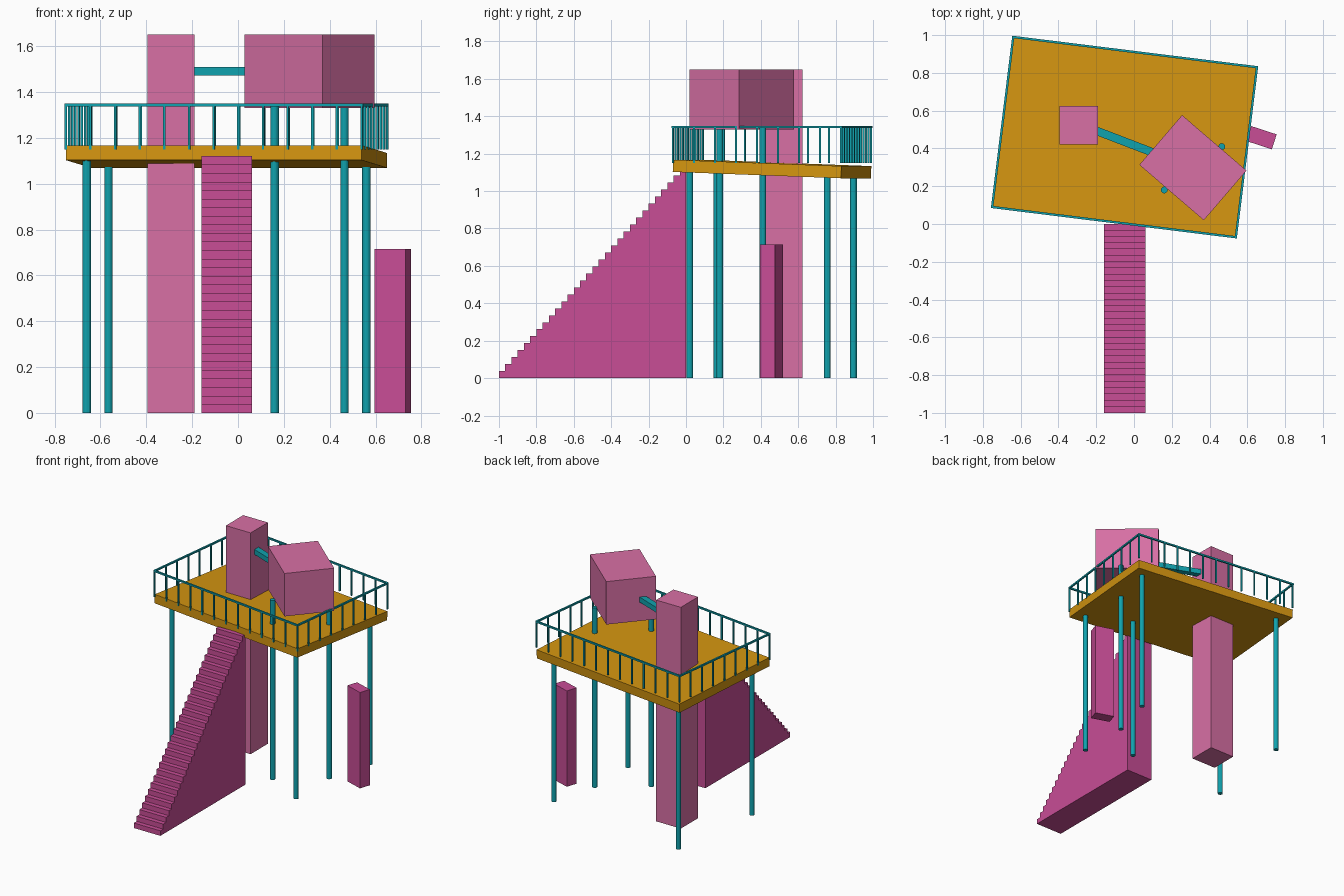
import bpy
import bmesh
from math import radians, atan2
from mathutils import Matrix, Vector

old = bpy.data.objects.get("Cube")
if old:
    bpy.data.objects.remove(old, do_unlink=True)


def material(name, *rgb):
    lin = [((c / 255 + 0.055) / 1.055) ** 2.4 for c in rgb] + [1.0]
    m = bpy.data.materials.new(name)
    m.use_nodes = True
    m.diffuse_color = lin
    m.node_tree.nodes["Principled BSDF"].inputs["Base Color"].default_value = lin
    return m


PINK = material("pink", 216, 112, 165)
MAGENTA = material("magenta", 200, 77, 150)
GOLD = material("gold", 212, 149, 16)
TEAL = material("teal", 16, 162, 174)


def finish(name, bm, mat):
    bmesh.ops.recalc_face_normals(bm, faces=bm.faces)
    mesh = bpy.data.meshes.new(name)
    bm.to_mesh(mesh)
    bm.free()
    mesh.materials.append(mat)
    obj = bpy.data.objects.new(name, mesh)
    bpy.context.collection.objects.link(obj)
    return obj


def add_box(bm, size, center, turn=0.0, pitch=0.0):
    m = (Matrix.Translation(center) @ Matrix.Rotation(turn, 4, "Z")
         @ Matrix.Rotation(pitch, 4, "X") @ Matrix.Diagonal((*size, 1)))
    bmesh.ops.create_cube(bm, size=1, matrix=m)


def box(name, mat, size, center, turn=0.0, pitch=0.0):
    bm = bmesh.new()
    add_box(bm, size, center, turn, pitch)
    return finish(name, bm, mat)


def post(name, x, y, height, radius=0.018):
    bm = bmesh.new()
    bmesh.ops.create_cone(bm, cap_ends=True, segments=12, radius1=radius, radius2=radius,
                          depth=height, matrix=Matrix.Translation((x, y, height / 2)))
    return finish(name, bm, TEAL)


# Deck, slightly lower at the back
TURN = radians(-7.07)
CENTER = Vector((-0.05, 0.46, 0))
WIDTH, DEPTH = 1.30, 0.907
box("deck", GOLD, (WIDTH, DEPTH, 0.065), CENTER + Vector((0, 0, 1.118)), TURN, radians(-2.15))

# Supporting legs and the taller posts under the cabin
for name, x, y, h in (("front_right_leg", -0.66, 0.165, 1.12), ("front_left_leg", 0.465, 0.02, 1.12),
                      ("back_right_leg", -0.565, 0.895, 1.10), ("back_left_leg", 0.56, 0.755, 1.10),
                      ("cabin_front_post", 0.16, 0.18, 1.34), ("cabin_back_post", 0.465, 0.41, 1.34)):
    post(name, x, y, h)

# Railing around the deck edge: level top rail and evenly spaced balusters
spin = Matrix.Rotation(TURN, 3, "Z")
corners = [CENTER + spin @ Vector((sx * WIDTH / 2, sy * DEPTH / 2, 0))
           for sx, sy in ((-1, -1), (1, -1), (1, 1), (-1, 1))]
rails, balusters = bmesh.new(), bmesh.new()
for i, count in enumerate((12, 8, 12, 8)):
    a, b = corners[i], corners[(i + 1) % 4]
    run = b - a
    mid = (a + b) / 2
    add_box(rails, (run.length + 0.012, 0.012, 0.012), (mid.x, mid.y, 1.343), atan2(run.y, run.x))
    for k in range(count):
        p = a + run * (k / count)
        add_box(balusters, (0.01, 0.01, 0.19), (p.x, p.y, 1.245), TURN)
finish("top_rail", rails, TEAL)
finish("balusters", balusters, TEAL)

# Solid staircase from a stepped side profile
STEPS, RISE, RUN = 30, 1.12 / 30, 1 / 30
profile = [(-1, 0)]
for i in range(STEPS):
    y = -1 + i * RUN
    profile += [(y, (i + 1) * RISE), (y + RUN, (i + 1) * RISE)]
profile.append((0, 0))
bm = bmesh.new()
side = bm.faces.new([bm.verts.new((-0.16, y, z)) for y, z in profile])
grown = bmesh.ops.extrude_face_region(bm, geom=[side], use_keep_orig=True)
bmesh.ops.translate(bm, vec=(0.22, 0, 0),
                    verts=[v for v in grown["geom"] if isinstance(v, bmesh.types.BMVert)])
finish("staircase", bm, MAGENTA)

# Tower, raised cabin, connecting beam and free-standing pillar
box("tower", PINK, (0.204, 0.204, 1.65), (-0.292, 0.522, 0.825))
box("cabin", PINK, (0.45, 0.347, 0.32), (0.312, 0.298, 1.49), radians(-40.7))
box("connecting_beam", TEAL, (0.36, 0.044, 0.038), (-0.06, 0.44, 1.49), radians(-21))
box("side_pillar", MAGENTA, (0.142, 0.083, 0.715), (0.675, 0.457, 0.3575), radians(-18))
